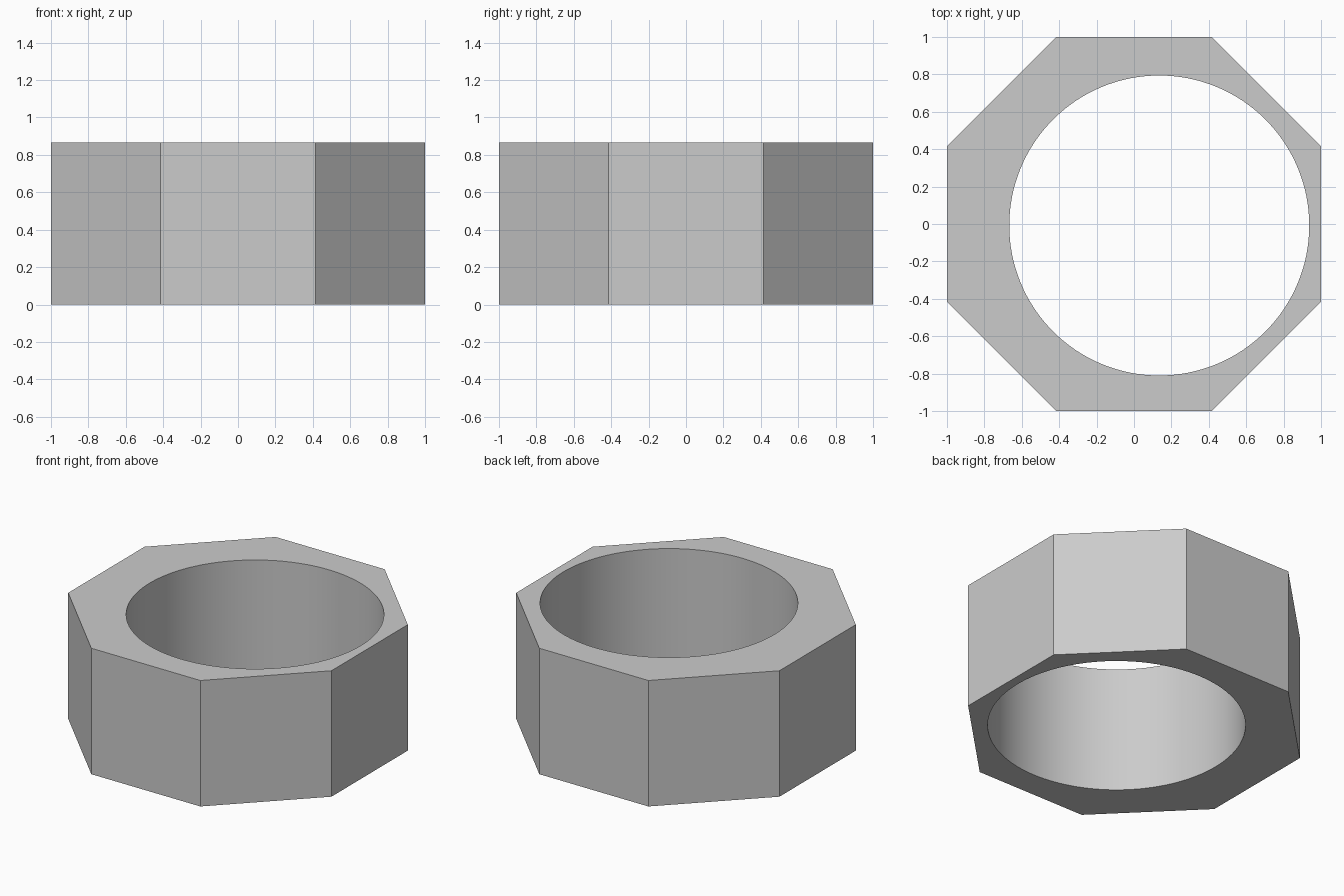
import bpy
import math

if "Cube" in bpy.data.objects:
    bpy.data.objects.remove(bpy.data.objects["Cube"])

HEIGHT = 0.865
BORE_CENTER = (0.135, -0.008)
BORE_RADIUS = 0.802


def prism(name, sides, radius, depth, center, turn=0.0):
    bpy.ops.mesh.primitive_cylinder_add(vertices=sides, radius=radius, depth=depth,
                                        location=(*center, HEIGHT / 2), rotation=(0, 0, turn))
    obj = bpy.context.object
    obj.name = name
    return obj


# Octagonal body, flat sides facing the axes
body = prism("octagonal_ring", 8, 1 / math.cos(math.pi / 8), HEIGHT, (0, 0), math.pi / 8)

# Off-centre round bore cut right through
cutter = prism("bore_cutter", 128, BORE_RADIUS, HEIGHT * 2, BORE_CENTER)
cutter.hide_render = True

bore = body.modifiers.new("bore", 'BOOLEAN')
bore.operation = 'DIFFERENCE'
bore.solver = 'EXACT'
bore.object = cutter

bpy.ops.object.select_all(action='DESELECT')
body.select_set(True)
bpy.context.view_layer.objects.active = body
bpy.ops.object.modifier_apply(modifier=bore.name)
bpy.data.objects.remove(cutter, do_unlink=True)

# Smooth bore wall, crisp outer facets
bpy.ops.object.shade_smooth_by_angle(angle=math.radians(30))
